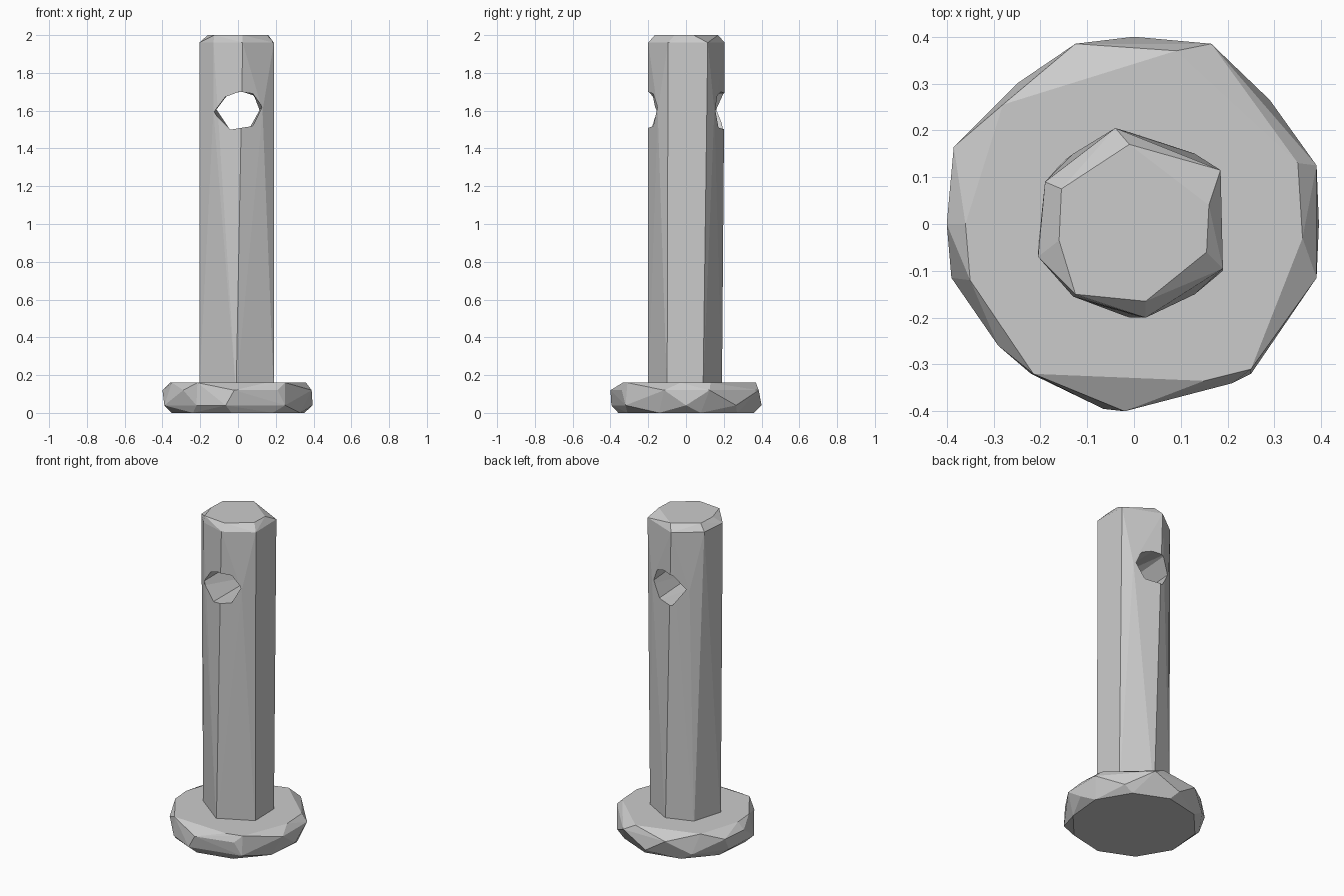
import bpy, bmesh, math

if "Cube" in bpy.data.objects:
    bpy.data.objects.remove(bpy.data.objects["Cube"])


def hull_part(name, rings):
    """Faceted convex solid from a few cross-sections of 3D points."""
    bm = bmesh.new()
    for ring in rings:
        for p in ring:
            bm.verts.new(p)
    res = bmesh.ops.convex_hull(bm, input=bm.verts[:])
    loose = {v for v in res["geom_interior"] + res["geom_unused"]
             if isinstance(v, bmesh.types.BMVert)}
    bmesh.ops.delete(bm, geom=list(loose), context='VERTS')
    bmesh.ops.dissolve_limit(bm, angle_limit=math.radians(1),
                             verts=bm.verts[:], edges=bm.edges[:])
    bmesh.ops.recalc_face_normals(bm, faces=bm.faces[:])
    me = bpy.data.meshes.new(name)
    bm.to_mesh(me)
    bm.free()
    ob = bpy.data.objects.new(name, me)
    bpy.context.collection.objects.link(ob)
    return ob


def level(z, pts):
    return [(x, y, z) for x, y in pts]


def combine(target, other, operation):
    mod = target.modifiers.new(operation.lower(), 'BOOLEAN')
    mod.operation, mod.object, mod.solver = operation, other, 'EXACT'
    bpy.context.view_layer.objects.active = target
    bpy.ops.object.modifier_apply(modifier=mod.name)
    bpy.data.objects.remove(other)


# Shaft: roughly seven-sided, with a chamfered tip
shaft_low = [(-0.01, -0.2), (0.19, -0.1), (0.185, 0.09), (0.01, 0.19),
             (-0.15, 0.135), (-0.205, -0.05)]
shaft_high = [(0.025, -0.2), (0.19, -0.095), (0.185, 0.115), (-0.04, 0.205),
              (-0.19, 0.09), (-0.205, -0.07), (-0.13, -0.155)]
tip = [(-0.01, 0.17), (0.16, 0.04), (0.155, -0.06), (0.025, -0.165),
       (-0.125, -0.15), (-0.16, -0.035), (-0.155, 0.075)]
hole_level = [(-0.13, -0.15), (0.13, -0.15), (0.13, 0.15), (-0.13, 0.15)]
pin = hull_part("clevis_pin", [level(0.10, shaft_low), level(1.6, hole_level),
                               level(1.96, shaft_high), level(2.0, tip)])

# Cross hole running front to back
front_rim = [(-0.13, 1.59), (-0.07, 1.67), (0.01, 1.7), (0.08, 1.69),
             (0.13, 1.62), (0.08, 1.52), (-0.04, 1.5)]
back_rim = [(-0.11, 1.61), (-0.05, 1.69), (0.02, 1.7), (0.08, 1.68),
            (0.11, 1.6), (0.06, 1.51), (-0.04, 1.5)]
cutter = hull_part("hole_cutter", [[(x, -0.25, z) for x, z in front_rim],
                                   [(x, 0.25, z) for x, z in back_rim]])
combine(pin, cutter, 'DIFFERENCE')

# Head: faceted disc with bevelled rims
rim_high = [(-0.385, 0.165), (0.165, 0.385), (0.39, 0.125), (0.39, -0.115),
            (0.21, -0.34), (-0.02, -0.4), (-0.29, -0.26), (-0.4, 0.0),
            (-0.125, 0.385)]
rim_low = [(-0.25, 0.3), (0, 0.4), (0.29, 0.265), (0.395, 0.0),
           (0.25, -0.32), (-0.065, -0.395), (-0.22, -0.32), (-0.39, -0.115),
           (-0.38, 0.12)]
head_top = [(-0.36, 0), (-0.35, -0.12), (-0.215, -0.32), (0.15, -0.335),
            (0.25, -0.31), (0.36, -0.03), (0.35, 0.13), (0.09, 0.37),
            (-0.28, 0.255)]
head_base = [(0.36 * math.cos(a), 0.36 * math.sin(a))
             for a in (math.tau * (i + 0.35) / 10 for i in range(10))]
head = hull_part("head", [level(0, head_base), level(0.04, rim_low),
                          level(0.12, rim_high), level(0.16, head_top)])
combine(pin, head, 'UNION')
